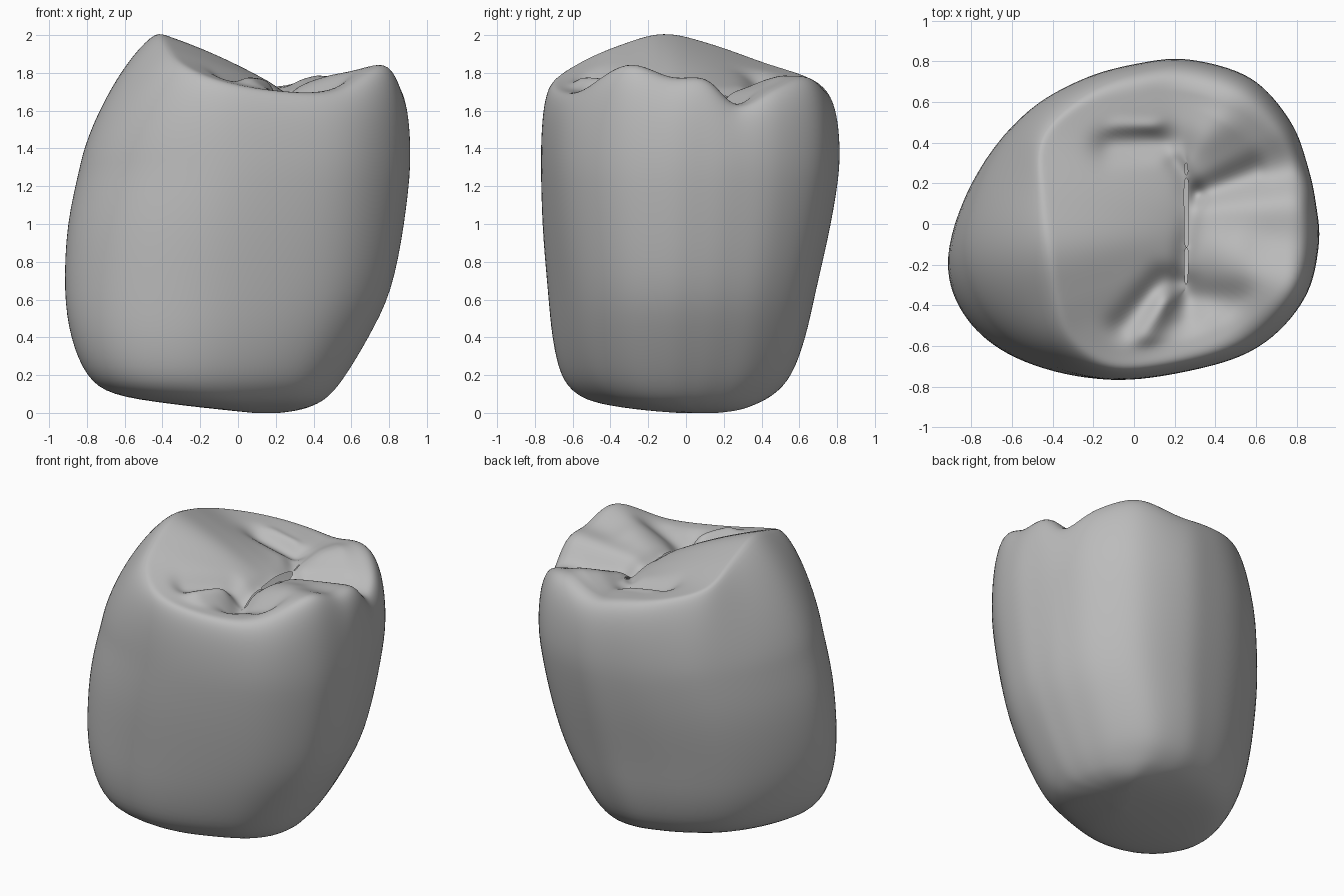
import bpy
import bmesh
import math
from mathutils import Vector

SPOKES_PER_POINT = 8
RINGS_PER_LEVEL = 4
SHOULDER_RINGS = 16
TOP_RINGS = 40

# Widest plan outline, anticlockwise from the left side (+x)
outline = [
    (.915, -.1), (.9, .1), (.86, .28), (.77, .51), (.56, .73), (.25, .805), (0, .775),
    (-.3, .68), (-.6, .49), (-.82, .17), (-.92, -.2), (-.82, -.5), (-.57, -.715),
    (-.2, -.805), (.2, -.75), (.6, -.61), (.84, -.37),
]

# Crest of the chewing surface, one point per outline point
crest = [
    (.77, -.08, 1.78), (.77, .11, 1.77), (.75, .27, 1.63), (.66, .45, 1.72),
    (.47, .6, 1.79), (.22, .67, 1.73), (0, .65, 1.76), (-.25, .59, 1.8),
    (-.45, .41, 1.86), (-.45, .13, 1.96), (-.42, -.12, 2.015), (-.38, -.36, 1.95),
    (-.31, -.56, 1.86), (-.12, -.68, 1.77), (.18, -.65, 1.71), (.5, -.54, 1.71),
    (.74, -.31, 1.85),
]

# Wall levels: height, x range, y range
levels = [
    (0, .1, .2, .05, .15), (.015, -.05, .32, -.17, .29), (.05, -.36, .42, -.41, .39),
    (.1, -.66, .49, -.54, .48), (.2, -.8, .57, -.63, .57), (.4, -.885, .69, -.69, .64),
    (.65, -.92, .81, -.73, .69), (1, -.905, .88, -.78, .76), (1.3, -.84, .915, -.805, .8),
]

# Middle of the central valley, and its length as a share of the crest
pit = Vector((.26, 0, 1.7))
VALLEY = .45

# Grooves (positive depth) and ridges (negative): start, end, width, depth
carvings = [
    ((.2, .3), (.31, .15), .04, .03),       # central groove, back
    ((.31, .15), (.22, -.28), .04, .03),    # central groove, front
    ((.31, .15), (.6, .27), .06, .04),      # left groove
    ((-.12, .39), (.15, .4), .07, .06),     # back pit
    ((-.1, .48), (.1, .48), .03, -.02),     # back pit ridge
    ((.24, -.3), (.26, -.46), .07, .05),    # front pit
    ((.3, -.36), (.5, -.38), .08, .05),     # front left hollow
    ((-.06, -.5), (.14, -.27), .06, .05),   # front right groove
    ((.06, -.55), (.15, -.38), .05, -.05),  # front tubercle
    ((.42, -.08), (.5, -.1), .1, -.025),    # left cusp slope
    ((.35, .45), (.45, .5), .1, -.02),      # back left cusp slope
]


def spline(a, b, c, d, t):
    """Catmull-Rom point between b and c."""
    return .5 * (2 * b + (c - a) * t + (2 * a - 5 * b + 4 * c - d) * t ** 2
                 + (3 * b - a - 3 * c + d) * t ** 3)


def resample(points, steps, closed):
    """Smooth curve through the points, as vectors of any size."""
    pts = [Vector(p) for p in points]
    count = len(pts)

    def pick(i):
        return pts[i % count] if closed else pts[max(0, min(i, count - 1))]

    result = []
    for i in range(count if closed else count - 1):
        for k in range(steps):
            result.append(spline(pick(i - 1), pick(i), pick(i + 1), pick(i + 2), k / steps))
    if not closed:
        result.append(pts[-1])
    return result


def segment_distance(p, start, end):
    a, b = Vector(start), Vector(end)
    along = b - a
    t = max(0, min(1, (p - a).dot(along) / along.length_squared))
    return (p - a - along * t).length


def carve_depth(p):
    return sum(depth * math.exp(-(segment_distance(p, a, b) / width) ** 2)
               for a, b, width, depth in carvings)


def fit(unit, level):
    """Place a unit outline point in a level; the right wall leans back as it rises."""
    z, x0, x1, y0, y1 = level
    lean = .13 * (z - .7) * max(0, 1 - 1.3 * unit.x)
    return Vector((x0 + (x1 - x0) * unit.x, y0 + (y1 - y0) * unit.y + lean, z))


# Resampled guide curves
plan = resample(outline, SPOKES_PER_POINT, True)
rim = resample(crest, SPOKES_PER_POINT, True)
low = Vector((min(p.x for p in plan), min(p.y for p in plan)))
high = Vector((max(p.x for p in plan), max(p.y for p in plan)))
units = [Vector(((p.x - low.x) / (high.x - low.x), (p.y - low.y) / (high.y - low.y)))
         for p in plan]

# Wall rings from the base to the widest level
rings = []
for level in resample(levels, RINGS_PER_LEVEL, False):
    rings.append([fit(u, level) for u in units])
widest = rings[-1]

# Shoulder rings: sloping on the right, rounded elsewhere
for k in range(1, SHOULDER_RINGS + 1):
    angle = k / SHOULDER_RINGS * math.pi / 2
    ring = []
    for u, wall, top in zip(units, widest, rim):
        power = 1.34 + 1.3 * min(1, u.x / .45) ** 2
        rise = math.sin(angle) ** (2 / power)
        inset = 1 - max(0, math.cos(angle)) ** (2 / power)
        p = wall.lerp(top, inset)
        p.z = wall.z + (top.z - wall.z) * rise
        ring.append(p)
    rings.append(ring)

# Chewing surface rings from the crest down to the central valley
for k in range(1, TOP_RINGS):
    t = k / TOP_RINGS
    ring = []
    for top in rim:
        p = top.lerp(Vector((pit.x, top.y * VALLEY, pit.z)), t)
        p.z = top.z + (pit.z - top.z) * (.7 * t + .3 * t * t)
        p.z -= carve_depth(p.xy) * min(1, t * 4)
        ring.append(p)
    rings.append(ring)

# Join the rings into one skin with closed ends
bm = bmesh.new()
loops = [[bm.verts.new(p) for p in ring] for ring in rings]
count = len(plan)
for lower, upper in zip(loops, loops[1:]):
    for i in range(count):
        j = (i + 1) % count
        bm.faces.new((lower[i], lower[j], upper[j], upper[i]))
bm.faces.new(list(reversed(loops[0])))
spine = [bm.verts.new((pit.x, v.co.y, v.co.z)) for v in loops[-1]]
for i in range(count):
    j = (i + 1) % count
    bm.faces.new((loops[-1][i], loops[-1][j], spine[j], spine[i]))
bmesh.ops.remove_doubles(bm, verts=spine, dist=.004)
for _ in range(6):
    bmesh.ops.smooth_vert(bm, verts=bm.verts, factor=.5,
                          use_axis_x=True, use_axis_y=True, use_axis_z=True)
bmesh.ops.recalc_face_normals(bm, faces=bm.faces)

# Stand the skin on the floor
drop = min(v.co.z for v in bm.verts)
bmesh.ops.translate(bm, verts=bm.verts, vec=(0, 0, -drop))

if "Cube" in bpy.data.objects:
    bpy.data.objects.remove(bpy.data.objects["Cube"], do_unlink=True)

mesh = bpy.data.meshes.new("tooth_crown")
bm.to_mesh(mesh)
bm.free()
crown = bpy.data.objects.new("tooth_crown", mesh)
bpy.context.collection.objects.link(crown)

# Plain grey enamel
enamel = bpy.data.materials.new("grey_enamel")
enamel.use_nodes = True
colour = (.5, .5, .5, 1)
enamel.diffuse_color = colour
enamel.node_tree.nodes["Principled BSDF"].inputs["Base Color"].default_value = colour
mesh.materials.append(enamel)

bpy.context.view_layer.objects.active = crown
crown.select_set(True)
bpy.ops.object.shade_smooth_by_angle(angle=math.radians(50))
